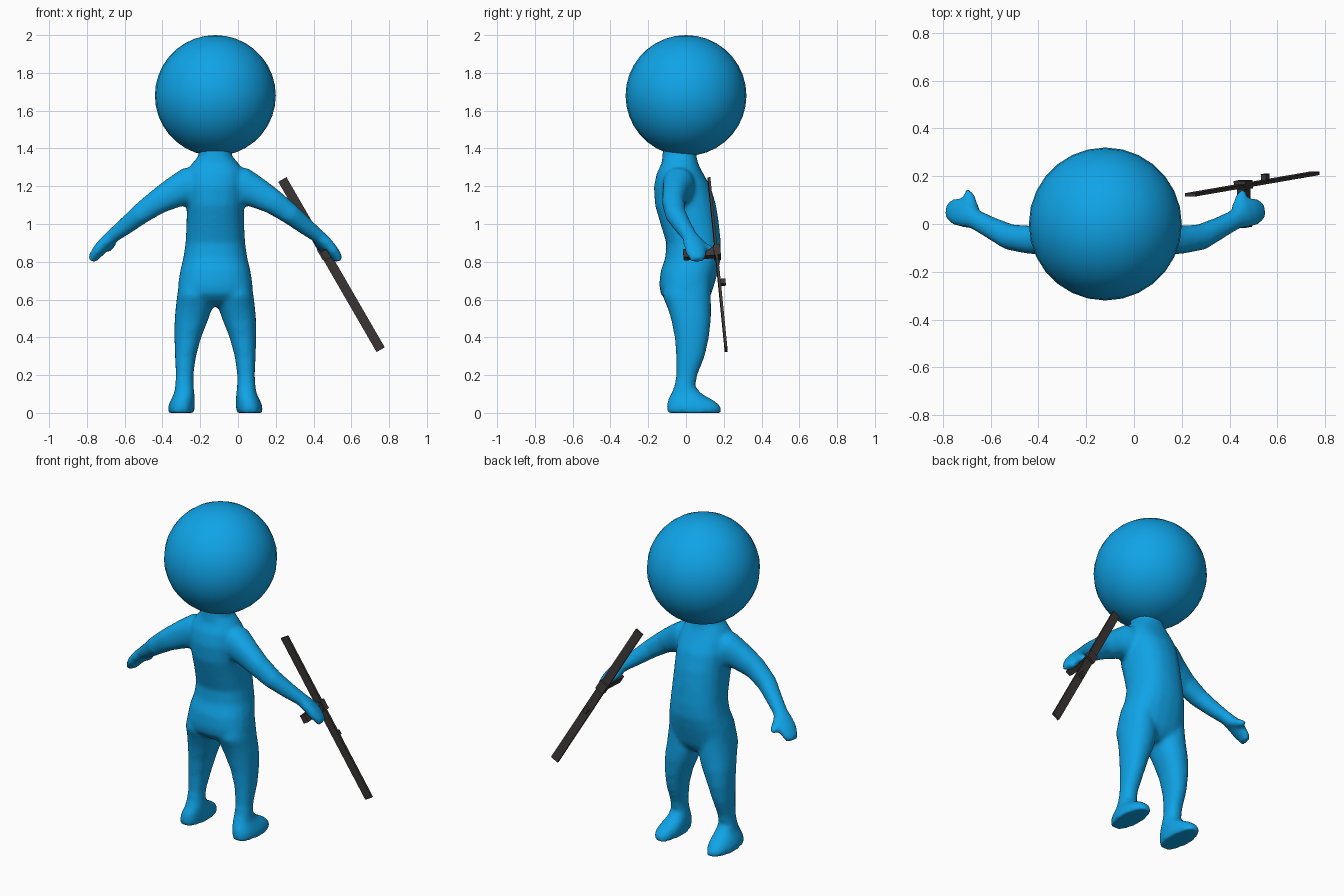
import bpy, bmesh, math
from mathutils import Vector, Matrix

cube = bpy.data.objects.get("Cube")
if cube:
    bpy.data.objects.remove(cube)

CX = -0.12  # centre line of the figure


def material(name, rgb, rough):
    m = bpy.data.materials.new(name)
    m.use_nodes = True
    m.diffuse_color = (*rgb, 1)
    b = m.node_tree.nodes["Principled BSDF"]
    b.inputs["Base Color"].default_value = (*rgb, 1)
    b.inputs["Roughness"].default_value = rough
    return m


blue = material("bright blue", (0.005, 0.37, 0.80), 0.6)
dark = material("charcoal", (0.045, 0.038, 0.036), 0.6)


def finish(name, bm, mat):
    bmesh.ops.recalc_face_normals(bm, faces=bm.faces)
    me = bpy.data.meshes.new(name)
    bm.to_mesh(me)
    bm.free()
    me.materials.append(mat)
    ob = bpy.data.objects.new(name, me)
    bpy.context.collection.objects.link(ob)
    return ob


def loft(bm, rings, n=20, square=0.9):
    """Skin closed rings, each given as (centre, u radius vector, v radius vector)."""
    def curve(t):
        return math.copysign(abs(t) ** square, t)
    loops = []
    for c, u, v in rings:
        angles = [2 * math.pi * i / n for i in range(n)]
        loops.append([bm.verts.new(c + u * curve(math.cos(a)) + v * curve(math.sin(a)))
                      for a in angles])
    for a, b in zip(loops, loops[1:]):
        for i in range(n):
            j = (i + 1) % n
            bm.faces.new((a[i], a[j], b[j], b[i]))
    bm.faces.new(loops[0])
    bm.faces.new(loops[-1])


def level_rings(rows):
    """Horizontal rings from rows of z, x low, x high, y back, y front."""
    return [(Vector(((x0 + x1) / 2, (y0 + y1) / 2, z)),
             Vector(((x1 - x0) / 2, 0, 0)), Vector((0, (y1 - y0) / 2, 0)))
            for z, x0, x1, y0, y1 in rows]


def path_rings(rows):
    """Rings square to a path, from rows of x, y, z, horizontal and vertical radius."""
    pts = [Vector(r[:3]) for r in rows]
    out = []
    for i, r in enumerate(rows):
        t = (pts[min(i + 1, len(pts) - 1)] - pts[max(i - 1, 0)]).normalized()
        u = Vector((0, 0, 1)).cross(t).normalized()
        out.append((pts[i], u * r[3], t.cross(u) * r[4]))
    return out


def mirrored(rings, s):
    def flip(v):
        return Vector((v.x * s, v.y, v.z))
    return [tuple(flip(v) for v in ring) for ring in rings]


# Torso and neck: z, half width, back, front
torso = [(1.46, .085, -.12, .06), (1.36, .088, -.125, .055), (1.32, .125, -.13, .065),
         (1.27, .15, -.155, .09), (1.2, .155, -.17, .13), (1.1, .152, -.165, .16),
         (1.0, .153, -.135, .175), (.9, .158, -.105, .185), (.82, .17, -.11, .185),
         (.75, .187, -.135, .17), (.68, .198, -.142, .15), (.63, .195, -.135, .135),
         (.59, .15, -.10, .11), (.565, .08, -.05, .08)]

# Leg and foot: z, inner, outer, back, front
leg = [(.70, .03, .19, -.11, .13), (.62, .015, .203, -.125, .132), (.56, .015, .21, -.10, .133),
       (.5, .035, .216, -.08, .133), (.4, .075, .217, -.06, .122), (.3, .102, .214, -.052, .10),
       (.2, .116, .209, -.052, .06), (.14, .115, .213, -.062, .05), (.10, .11, .22, -.08, .085),
       (.065, .108, .238, -.098, .15), (.035, .108, .25, -.104, .185), (0, .112, .25, -.104, .19)]

# Arm and hand: centre, width across, thickness
arm = [(.06, -.03, 1.2, .085, .10), (.15, -.04, 1.2, .085, .10), (.22, -.055, 1.165, .07, .082),
       (.31, -.067, 1.115, .06, .066), (.40, -.055, 1.05, .055, .055), (.48, -.015, .985, .046, .045),
       (.545, .02, .935, .042, .037), (.58, .04, .9, .058, .035), (.615, .05, .862, .06, .032),
       (.64, .058, .83, .05, .027), (.655, .062, .805, .04, .022)]
thumb = [(.545, .04, .905, .025, .025), (.56, .085, .885, .027, .026),
         (.572, .125, .868, .022, .022), (.575, .143, .862, .014, .014)]

# Body skinned as one smooth surface
bm = bmesh.new()
loft(bm, level_rings([(z, -w, w, b, f) for z, w, b, f in torso]), square=0.85)
for s in (1, -1):
    loft(bm, mirrored(level_rings(leg), s))
    loft(bm, mirrored(path_rings(arm), s))
    loft(bm, mirrored(path_rings(thumb), s), n=12)
body = finish("body", bm, blue)
body.location.x = CX
for p in body.data.polygons:
    p.use_smooth = True
fuse = body.modifiers.new("fuse", "REMESH")
fuse.mode = "VOXEL"
fuse.voxel_size = 0.013
fuse.use_smooth_shade = True
soften = body.modifiers.new("soften", "SMOOTH")
soften.factor = 0.5
soften.iterations = 8

# Head
bm = bmesh.new()
bmesh.ops.create_uvsphere(bm, u_segments=28, v_segments=18, radius=0.32)
head = finish("head", bm, blue)
head.location = (CX, 0, 1.68)
for p in head.data.polygons:
    p.use_smooth = True

# Baton: a thin slanted bar with a side grip and a small stud
top, tip = Vector((.235, .122, 1.235)), Vector((.755, .212, .335))
axis = (tip - top).normalized()
across = Vector((0, 1, 0)).cross(axis).normalized()
frame = Matrix((across, axis.cross(across), axis)).transposed().to_4x4()
frame.translation = (top + tip) / 2


def baton_part(name, size, offset):
    bm = bmesh.new()
    bmesh.ops.create_cube(bm, size=1)
    bmesh.ops.scale(bm, vec=size, verts=bm.verts)
    bmesh.ops.translate(bm, vec=offset, verts=bm.verts)
    finish(name, bm, dark).matrix_world = frame


baton_part("baton_bar", (.05, .014, (tip - top).length), (0, 0, 0))
baton_part("baton_grip", (.036, .19, .05), (0, -.08, -.075))
baton_part("baton_collar", (.056, .036, .062), (0, .004, -.075))
baton_part("baton_stud", (.025, .03, .03), (0, .018, .11))
